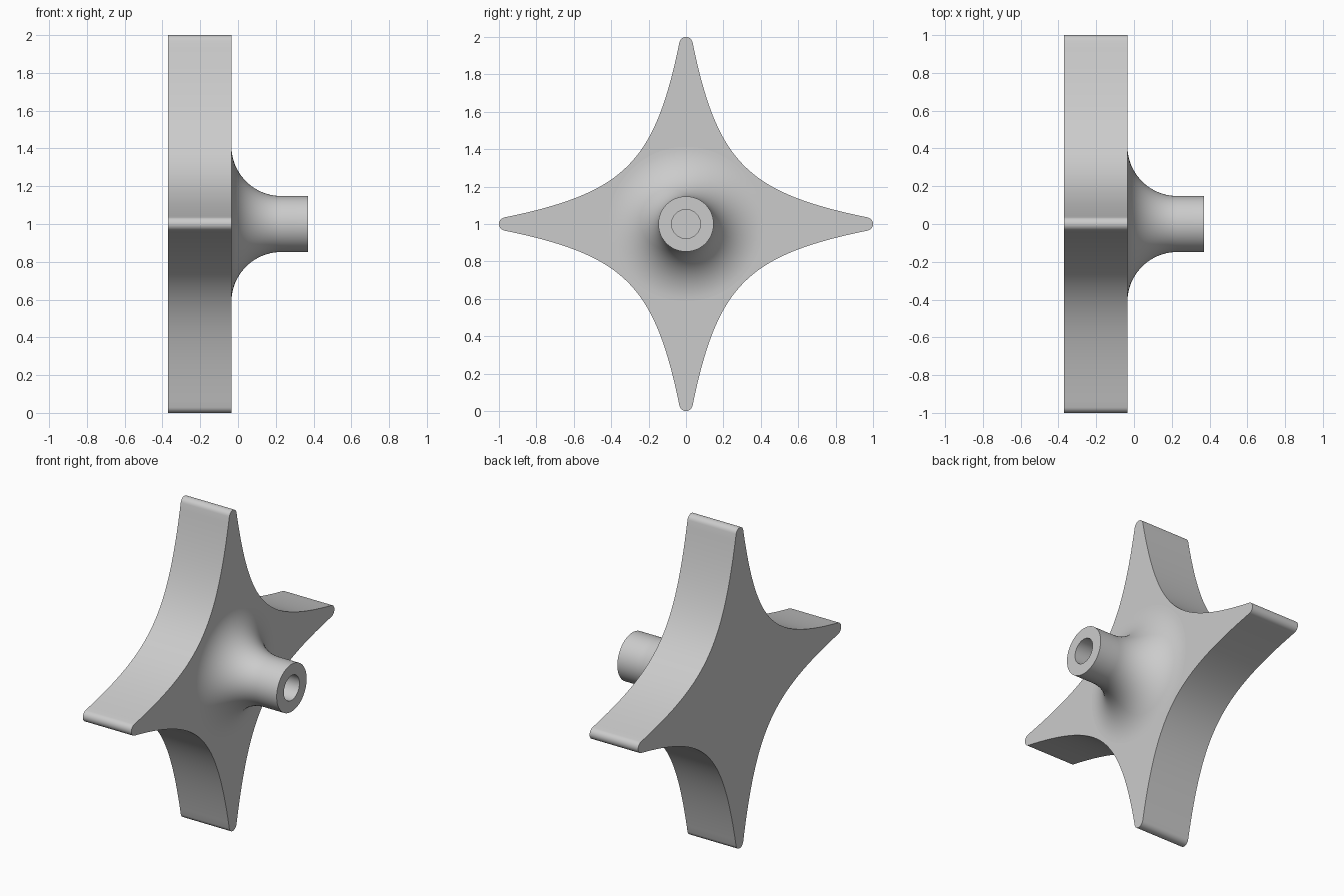
import bpy, bmesh
from math import sqrt, sin, cos, pi, atan2
from mathutils import Matrix, Vector

cube = bpy.data.objects.get("Cube")
if cube:
    bpy.data.objects.remove(cube, do_unlink=True)

BACK, FACE, END = -0.37, -0.035, 0.37   # depth stations along x
CENTRE = Vector((0, 0, 1))

grey = bpy.data.materials.new("light_grey")
grey.use_nodes = True
grey.diffuse_color = (0.6, 0.6, 0.6, 1)
grey.node_tree.nodes["Principled BSDF"].inputs["Base Color"].default_value = (0.6, 0.6, 0.6, 1)


def finish(name, bm):
    bmesh.ops.recalc_face_normals(bm, faces=bm.faces[:])
    mesh = bpy.data.meshes.new(name)
    bm.to_mesh(mesh)
    bm.free()
    mesh.materials.append(grey)
    obj = bpy.data.objects.new(name, mesh)
    obj.location = CENTRE
    bpy.context.collection.objects.link(obj)
    bpy.ops.object.select_all(action='DESELECT')
    obj.select_set(True)
    bpy.context.view_layer.objects.active = obj
    bpy.ops.object.shade_smooth_by_angle(angle=pi / 6)
    return obj


# One quarter of the star outline: a rounded tip, then a hyperbolic notch
def quarter_outline(tip_r=0.036, notch=0.44, spread=0.72, steps=40):
    centre = 1 - tip_r
    lean = 0.2                          # angle where the tip meets the flank
    pts = []
    for i in range(13):
        a = lean + (pi - 2 * lean) * i / 12
        pts.append((tip_r * cos(a), centre + tip_r * sin(a)))
    pts.reverse()                       # left flank to right flank
    y, z = pts[-1]
    end = (z - y) / sqrt(2)
    scale = ((y + z) / sqrt(2)) ** 2 - notch ** 2
    spread = scale / end ** 2           # notch curve ends exactly on the tip
    for i in range(1, steps):
        v = end * (1 - 2 * i / steps)
        u = sqrt(notch ** 2 + spread * v * v)
        pts.append(((u - v) / sqrt(2), (u + v) / sqrt(2)))
    return pts


# Four-pointed star plate
bm = bmesh.new()
verts = []
for k in range(4):
    turn = Matrix.Rotation(-k * pi / 2, 2)
    for p in quarter_outline():
        q = turn @ Vector(p)
        verts.append(bm.verts.new((BACK, q.x, q.y)))
face = bm.faces.new(verts)
ext = bmesh.ops.extrude_face_region(bm, geom=[face], use_keep_orig=True)
moved = [g for g in ext["geom"] if isinstance(g, bmesh.types.BMVert)]
bmesh.ops.translate(bm, vec=(FACE - BACK, 0, 0), verts=moved)
finish("star_plate", bm)

# Flared hub with a bore, turned about the x axis
HUB_R, BORE_R, FLARE = 0.148, 0.077, 0.265
profile = []
for i in range(21):
    a = pi / 2 * i / 20
    profile.append((FACE + FLARE * (1 - cos(a)), HUB_R + FLARE * (1 - sin(a))))
profile += [(END, HUB_R), (END, BORE_R), (FACE, BORE_R)]
bm = bmesh.new()
ring = [bm.verts.new((x, 0, r)) for x, r in profile]
edges = [bm.edges.new(pair) for pair in zip(ring, ring[1:])]
bmesh.ops.spin(bm, geom=ring + edges, cent=(0, 0, 0), axis=(1, 0, 0),
               angle=2 * pi, steps=64, use_merge=True)
bmesh.ops.remove_doubles(bm, verts=bm.verts[:], dist=0.0001)
hub = finish("flared_hub", bm)

# Open shell: make sure its normals point away from the hub wall
outer = min(hub.data.polygons, key=lambda p: abs(p.center.x - 0.3) + abs(Vector(p.center.yz).length - HUB_R))
if outer.normal.yz.dot(outer.center.yz) < 0:
    hub.data.flip_normals()
